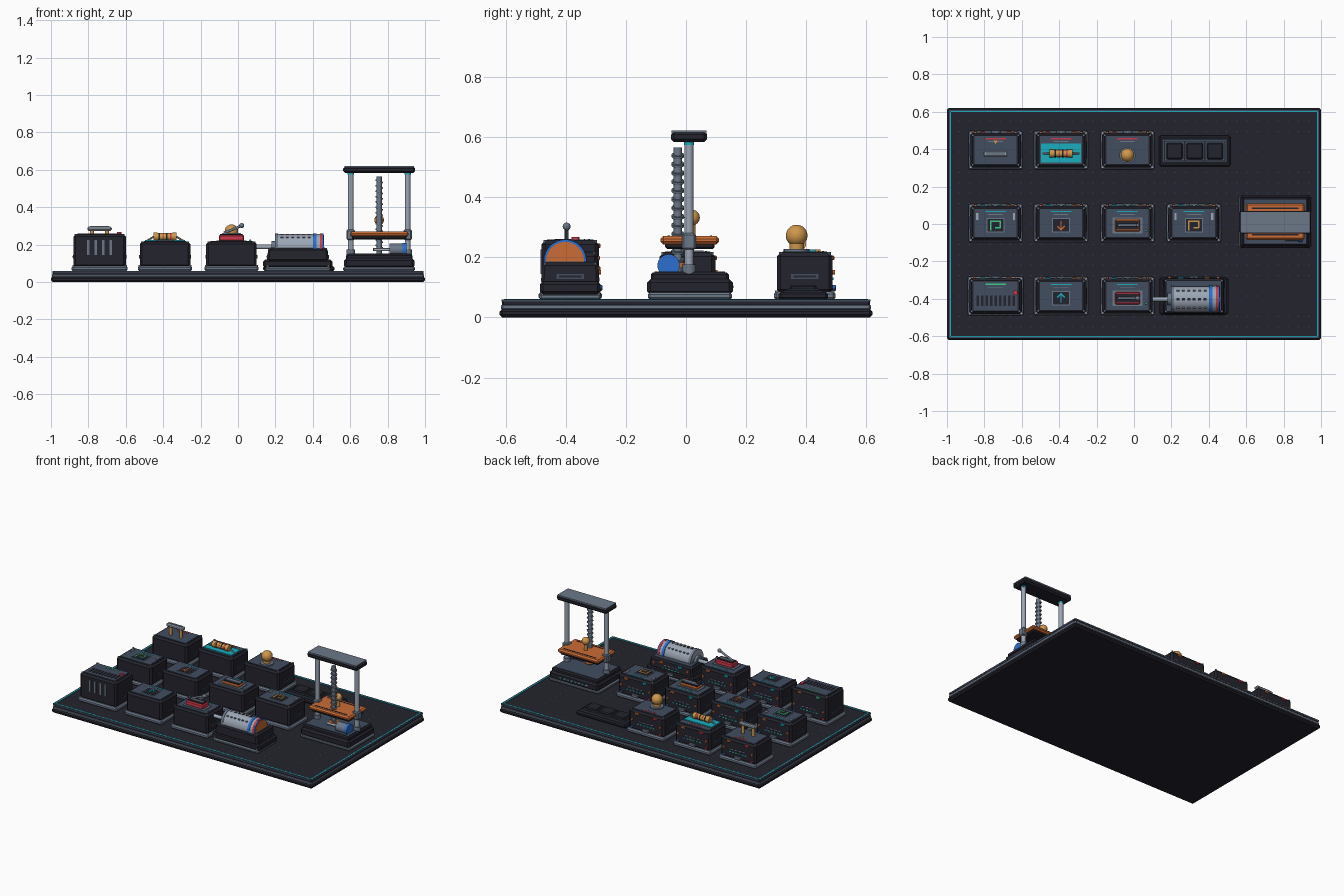
import bpy, bmesh, math
from mathutils import Matrix, Vector

if "Cube" in bpy.data.objects:
    bpy.data.objects.remove(bpy.data.objects["Cube"])

COLOURS = {
    "charcoal": (0.017, 0.017, 0.026), "slate": (0.052, 0.075, 0.115),
    "steel": (0.15, 0.19, 0.25), "silver": (0.33, 0.38, 0.46),
    "teal": (0.01, 0.42, 0.52), "orange": (0.60, 0.15, 0.035),
    "gold": (0.62, 0.31, 0.07), "red": (0.62, 0.04, 0.07),
    "blue": (0.025, 0.16, 0.62), "green": (0.05, 0.60, 0.25)}
MATS = {}
for key, rgb in COLOURS.items():
    MATS[key] = bpy.data.materials.new(key)
    MATS[key].diffuse_color = (*rgb, 1)


def finish(bm, name, colour, smooth=False):
    me = bpy.data.meshes.new(name)
    bm.to_mesh(me)
    bm.free()
    me.materials.append(MATS[colour])
    if smooth:
        for p in me.polygons:
            p.use_smooth = True
        me.set_sharp_from_angle(angle=math.radians(35))
    ob = bpy.data.objects.new(name, me)
    bpy.context.collection.objects.link(ob)
    return ob


def box(name, colour, c, s, bevel=0, rot=0, taper=1):
    """Box by centre and size, chamfered, turned about z, narrowed at the top."""
    bm = bmesh.new()
    bmesh.ops.create_cube(bm, size=1)
    for v in bm.verts:
        k = taper if v.co.z > 0 else 1
        v.co = Vector((v.co.x * s[0] * k, v.co.y * s[1] * k, v.co.z * s[2]))
    if bevel:
        bmesh.ops.bevel(bm, geom=bm.edges[:], offset=bevel, segments=1, affect='EDGES')
    bm.transform(Matrix.Translation(c) @ Matrix.Rotation(rot, 4, 'Z'))
    return finish(bm, name, colour)


def slab(name, colour, x, y, z0, z1, w, d, bevel=0, taper=1):
    return box(name, colour, (x, y, (z0 + z1) / 2), (w, d, z1 - z0), bevel, 0, taper)


def rod(name, colour, a, b, r, sides=24):
    a, b = Vector(a), Vector(b)
    bm = bmesh.new()
    bmesh.ops.create_cone(bm, cap_ends=True, segments=sides, radius1=r, radius2=r, depth=(b - a).length)
    q = (b - a).to_track_quat('Z', 'Y').to_matrix().to_4x4()
    bm.transform(Matrix.Translation((a + b) / 2) @ q)
    return finish(bm, name, colour, True)


def ball(name, colour, c, r):
    bm = bmesh.new()
    bmesh.ops.create_uvsphere(bm, u_segments=24, v_segments=14, radius=r)
    bm.transform(Matrix.Translation(c))
    return finish(bm, name, colour, True)


# Layered base board with rim and glowing edge line
slab("board_lower", "charcoal", 0, 0, 0, 0.028, 2, 1.24, 0.009)
slab("board_band", "steel", 0, 0, 0.022, 0.046, 1.99, 1.23, 0.007)
slab("board_upper", "charcoal", 0, 0, 0.036, 0.058, 1.985, 1.225, 0.005)
for s in (-1, 1):
    slab("board_rim", "slate", 0, s * 0.609, 0.052, 0.06, 1.98, 0.008)
    slab("board_rim", "slate", s * 0.989, 0, 0.052, 0.06, 0.008, 1.22)
    slab("edge_line", "teal", 0, s * 0.601, 0.057, 0.0605, 1.96, 0.007)
    slab("edge_line", "teal", s * 0.981, 0, 0.057, 0.0605, 0.007, 1.2)

# Fine grid of holes on the board
bm = bmesh.new()
for i in range(-17, 18):
    for j in range(-10, 11):
        bmesh.ops.create_grid(bm, x_segments=1, y_segments=1, size=0.0022,
                              matrix=Matrix.Translation((i * 0.055, j * 0.055, 0.0588)))
finish(bm, "board_holes", "slate")


def fittings(x, y, w, d, top, led):
    """Rear ports and lights, side slots and corner screws of a module."""
    back = y + d / 2
    for i in range(6):
        slab("rear_light", "teal" if i % 3 else "green", x - 0.06 + i * 0.024, back, 0.125, 0.132, 0.014, 0.006)
    for i in range(4):
        slab("rear_mark", "silver", x - 0.045 + i * 0.03, back, 0.145, 0.149, 0.018, 0.005)
    slab("rear_port", "steel", x, back + 0.004, 0.088, 0.108, 0.05, 0.016, 0.003)
    for s in (-1, 1):
        rod("rear_jack", "orange", (x + s * w * 0.4, back - 0.01, 0.15), (x + s * w * 0.4, back + 0.008, 0.15), 0.008, 12)
        rod("rear_socket", "blue" if s > 0 else "red", (x + s * w * 0.4, back - 0.01, 0.1), (x + s * w * 0.4, back + 0.01, 0.1), 0.007, 12)
        slab("top_light", led if s < 0 else "orange", x + s * 0.07, back, top - 0.025, top - 0.01, 0.028, 0.012, 0.003)
        slab("side_slot", "slate", x + s * w / 2, y, 0.127, 0.145, 0.006, 0.09)
        slab("side_stripe", "charcoal", x + s * w / 2, y, 0.132, 0.14, 0.009, 0.075)
        for t in (-1, 1):
            cx, cy = x + s * (w / 2 - 0.012), y + t * (d / 2 - 0.012)
            rod("corner_screw", "steel", (cx, cy, top - 0.01), (cx, cy, top + 0.003), 0.006, 8)
            rod("foot_bolt", "silver", (x + s * w / 2, y + t * d / 2, 0.07),
                (x + s * w / 2, y + t * d / 2, 0.09), 0.006, 8)


def module(x, y, top=0.215, w=0.27, d=0.185, led="teal"):
    slab("module_flange", "steel", x, y, 0.058, 0.086, w + 0.02, d + 0.02, 0.008)
    slab("module_body", "charcoal", x, y, 0.08, top, w, d, 0.012)
    slab("module_lid", "charcoal", x, y, top - 0.004, top + 0.001, w - 0.024, d - 0.024)
    slab("module_panel", "slate", x, y, top - 0.004, top + 0.004, w - 0.044, d - 0.036)
    slab("panel_strip", led, x, y + d * 0.33, top, top + 0.0055, 0.11, 0.006)
    slab("panel_label", "steel", x, y + d * 0.25, top, top + 0.0052, 0.08, 0.004)
    fittings(x, y, w, d, top, led)


C0, C1, C2, C3 = -0.74, -0.39, -0.035, 0.32
FRONT, MID, REAR = -0.385, 0.005, 0.395
T = 0.219  # panel height

# Power supply: tall, with grille, front slits and red knob
module(C0, FRONT, 0.255, 0.28, 0.19, "green")
for i in range(9):
    slab("grille_slot", "charcoal", C0 - 0.095 + i * 0.024, FRONT - 0.025, 0.255, 0.261, 0.014, 0.055)
for i in range(4):
    slab("front_slit", "steel", C0 - 0.06 + i * 0.04, FRONT - 0.095, 0.145, 0.225, 0.012, 0.007)
rod("power_knob", "red", (C0 + 0.105, FRONT + 0.018, 0.255), (C0 + 0.105, FRONT + 0.018, 0.268), 0.013)


def screen(x, y):
    slab("screen_frame", "steel", x, y - 0.012, T - 0.004, T + 0.003, 0.096, 0.078)
    slab("screen", "charcoal", x, y - 0.012, T, T + 0.005, 0.086, 0.068)


# Arrow modules
for y, colour, up in ((FRONT, "teal", 1), (MID, "orange", -1)):
    module(C1, y)
    screen(C1, y)
    yc = y - 0.012
    slab("arrow_shaft", colour, C1, yc, T, T + 0.008, 0.007, 0.046)
    for s in (-1, 1):
        box("arrow_head", colour, (C1 + s * 0.009, yc + up * 0.015, T + 0.004), (0.03, 0.007, 0.008), rot=-s * up * math.pi / 4)

# Loop symbol modules
for x, colour in ((C0, "green"), (C3, "gold")):
    module(x, MID)
    screen(x, MID)
    yc = MID - 0.012
    slab("loop_top", colour, x, yc + 0.022, T, T + 0.008, 0.06, 0.008)
    slab("loop_left", colour, x - 0.026, yc - 0.002, T, T + 0.008, 0.008, 0.052)
    slab("loop_right", colour, x + 0.026, yc + 0.004, T, T + 0.008, 0.008, 0.036)
    slab("loop_hook", colour, x + 0.012, yc - 0.012, T, T + 0.008, 0.028, 0.008)
    for s in (-1, 1):
        slab("panel_gauge", "silver", x + s * 0.098, MID + 0.035, T, T + 0.004, 0.012, 0.035)

# Switch modules: coloured block, slate cap and lever
for y, colour, lift in ((FRONT, "red", 0.04), (MID, "orange", 0.0)):
    module(C2, y)
    yc, h = y - 0.012, 0.252 if lift else 0.238
    slab("switch_plate", "steel", C2, yc, T - 0.003, T + 0.004, 0.16, 0.085)
    slab("switch_block", colour, C2, yc, T, h, 0.135, 0.066, 0.006)
    slab("switch_cap", "charcoal", C2, yc, h - 0.002, h + 0.004, 0.12, 0.046)
    slab("switch_bar", "silver", C2, yc, h, h + 0.01, 0.1, 0.015, 0.003)
    end = (C2 + 0.055, yc, h + 0.01 + lift)
    rod("switch_lever", "steel", (C2 - 0.04, yc, h + 0.01), end, 0.007, 12)
    ball("switch_tip", "steel", end, 0.013 if lift else 0.009)
    ball("switch_lamp", "green", (C2 + 0.1, y - 0.04, T + 0.003), 0.006)

# Contact rail module
module(C0, REAR, led="red")
for s in (-1, 1):
    rod("rail_post", "gold", (C0 + s * 0.04, REAR - 0.02, T), (C0 + s * 0.04, REAR - 0.02, 0.28), 0.011)
slab("rail_bar", "silver", C0, REAR - 0.02, 0.274, 0.296, 0.13, 0.03, 0.006)
slab("rail_groove", "steel", C0, REAR - 0.02, 0.294, 0.299, 0.1, 0.014)
rod("warning_mark", "gold", (C0, REAR + 0.045, T), (C0, REAR + 0.045, T + 0.007), 0.014, 3)

# Resistor module
module(C1, REAR, led="red")
slab("resistor_plate", "teal", C1, REAR - 0.015, T, T + 0.006, 0.215, 0.1)
ry, rz = REAR - 0.018, 0.243
rod("resistor_body", "gold", (C1 - 0.055, ry, rz), (C1 + 0.055, ry, rz), 0.019)
for i, col in enumerate(("charcoal", "orange", "charcoal", "red")):
    bx = C1 - 0.03 + i * 0.02
    rod("resistor_band", col, (bx - 0.004, ry, rz), (bx + 0.004, ry, rz), 0.0205)
for s in (-1, 1):
    rod("resistor_end", "gold", (C1 + s * 0.04, ry, rz), (C1 + s * 0.062, ry, rz), 0.022)
    rod("resistor_wire", "silver", (C1 + s * 0.06, ry, rz), (C1 + s * 0.1, ry, T), 0.005, 10)

# Lamp module
module(C2, REAR, led="red")
ly = REAR - 0.027
rod("lamp_base", "steel", (C2, ly, T - 0.003), (C2, ly, 0.228), 0.043)
rod("lamp_neck", "gold", (C2, ly, 0.22), (C2, ly, 0.25), 0.024)
ball("lamp_bulb", "gold", (C2, ly, 0.272), 0.036)

# Low key tray
slab("tray_base", "charcoal", 0.325, 0.39, 0.058, 0.085, 0.38, 0.165, 0.008)
slab("tray_frame", "slate", 0.325, 0.39, 0.08, 0.09, 0.35, 0.13, 0.003)
slab("tray_floor", "charcoal", 0.325, 0.39, 0.085, 0.092, 0.33, 0.11)
for i in (-1, 0, 1):
    slab("key_frame", "slate", 0.325 + i * 0.108, 0.39, 0.088, 0.096, 0.1, 0.1)
    slab("key", "charcoal", 0.325 + i * 0.108, 0.39, 0.09, 0.108, 0.088, 0.088, 0.006)

# Motor on its cradle
slab("motor_flange", "steel", C3, FRONT, 0.058, 0.08, 0.35, 0.205, 0.007)
slab("motor_foot", "charcoal", C3, FRONT, 0.076, 0.12, 0.37, 0.2, 0.01)
slab("motor_cradle", "charcoal", C3, FRONT, 0.11, 0.182, 0.33, 0.195, 0.01, 0.96)
slab("motor_panel", "slate", C3, FRONT, 0.176, 0.185, 0.29, 0.165)
fittings(C3, FRONT, 0.325, 0.19, 0.18, "teal")
my, mz = -0.402, 0.188
for name, col, x0, x1, r in (
        ("motor_shaft", "silver", 0.10, 0.2, 0.012), ("motor_collar", "steel", 0.18, 0.2, 0.032),
        ("motor_shell", "silver", 0.197, 0.42, 0.068), ("motor_front_ring", "steel", 0.197, 0.215, 0.071),
        ("motor_blue_ring", "blue", 0.402, 0.42, 0.073), ("motor_rear_shell", "silver", 0.42, 0.44, 0.07),
        ("motor_red_ring", "red", 0.438, 0.45, 0.072), ("motor_end_ring", "blue", 0.45, 0.457, 0.071),
        ("motor_end_disc", "orange", 0.45, 0.461, 0.063)):
    rod(name, col, (x0, my, mz), (x1, my, mz), r, 32)
for i in range(6):
    slab("motor_vent", "charcoal", 0.235 + i * 0.029, my, 0.252, 0.2575, 0.016, 0.012)
    for s in (-1, 1):
        slab("motor_rib", "steel", 0.235 + i * 0.029, my + s * 0.045, 0.23, 0.2415, 0.014, 0.008)

# Press: stepped base
PX, PY = 0.755, 0.013
slab("press_flange", "steel", PX, PY, 0.058, 0.084, 0.385, 0.28, 0.008)
slab("press_base", "charcoal", PX, PY, 0.074, 0.128, 0.375, 0.285, 0.012)
slab("press_deck", "charcoal", PX, PY, 0.12, 0.15, 0.355, 0.26, 0.008)
slab("press_deck_plate", "slate", PX, PY, 0.146, 0.152, 0.33, 0.235)
for i in range(8):
    slab("press_rear_light", "teal" if i % 2 else "silver", PX - 0.1 + i * 0.028, PY + 0.142, 0.098, 0.106, 0.016, 0.006)
# Posts and crosshead
for s in (-1, 1):
    px = PX + s * 0.152
    rod("press_post", "silver", (px, 0.01, 0.14), (px, 0.01, 0.59), 0.015)
    rod("post_collar", "steel", (px, 0.01, 0.145), (px, 0.01, 0.175), 0.023)
    rod("post_cap", "teal", (px, 0.01, 0.574), (px, 0.01, 0.586), 0.017)
slab("crosshead", "charcoal", PX, 0.01, 0.583, 0.618, 0.385, 0.12, 0.01)
slab("crosshead_plate", "steel", PX, 0.01, 0.612, 0.621, 0.37, 0.115)
# Screw spindle with tilted threads
sy = -0.027
rod("spindle", "steel", (PX, sy, 0.15), (PX, sy, 0.565), 0.014)
for i in range(13):
    z = 0.19 + i * 0.029
    rod("spindle_thread", "steel", (PX - 0.0015, sy, z - 0.004), (PX + 0.0015, sy, z + 0.004), 0.021, 20)
# Moving platform with slots and knob
slab("platform_frame", "charcoal", PX, PY, 0.228, 0.248, 0.29, 0.165, 0.006)
slab("platform", "orange", PX, PY, 0.243, 0.27, 0.315, 0.195, 0.009)
for s in (-1, 1):
    slab("platform_slot", "charcoal", PX, PY + s * 0.07, 0.267, 0.2715, 0.25, 0.008)
    slab("platform_guide", "steel", PX + s * 0.152, 0.01, 0.225, 0.28, 0.045, 0.045, 0.006)
rod("knob_stem", "gold", (PX, 0.02, 0.265), (PX, 0.02, 0.32), 0.012)
ball("platform_knob", "gold", (PX, 0.02, 0.332), 0.026)
# Drive motor and gear
dy, dz = -0.058, 0.173
rod("drive_shaft", "silver", (PX - 0.03, dy, dz), (0.82, dy, dz), 0.008, 12)
rod("drive_shell", "steel", (0.81, dy, dz), (0.885, dy, dz), 0.033)
rod("drive_cap", "blue", (0.88, dy, dz), (0.9, dy, dz), 0.037)
rod("drive_gear", "orange", (PX, sy, 0.165), (PX, sy, 0.183), 0.034, 16)

for m in bpy.data.materials:
    if m.users and not m.is_grease_pencil:
        m.use_nodes = True
        m.node_tree.nodes["Principled BSDF"].inputs["Base Color"].default_value = m.diffuse_color
